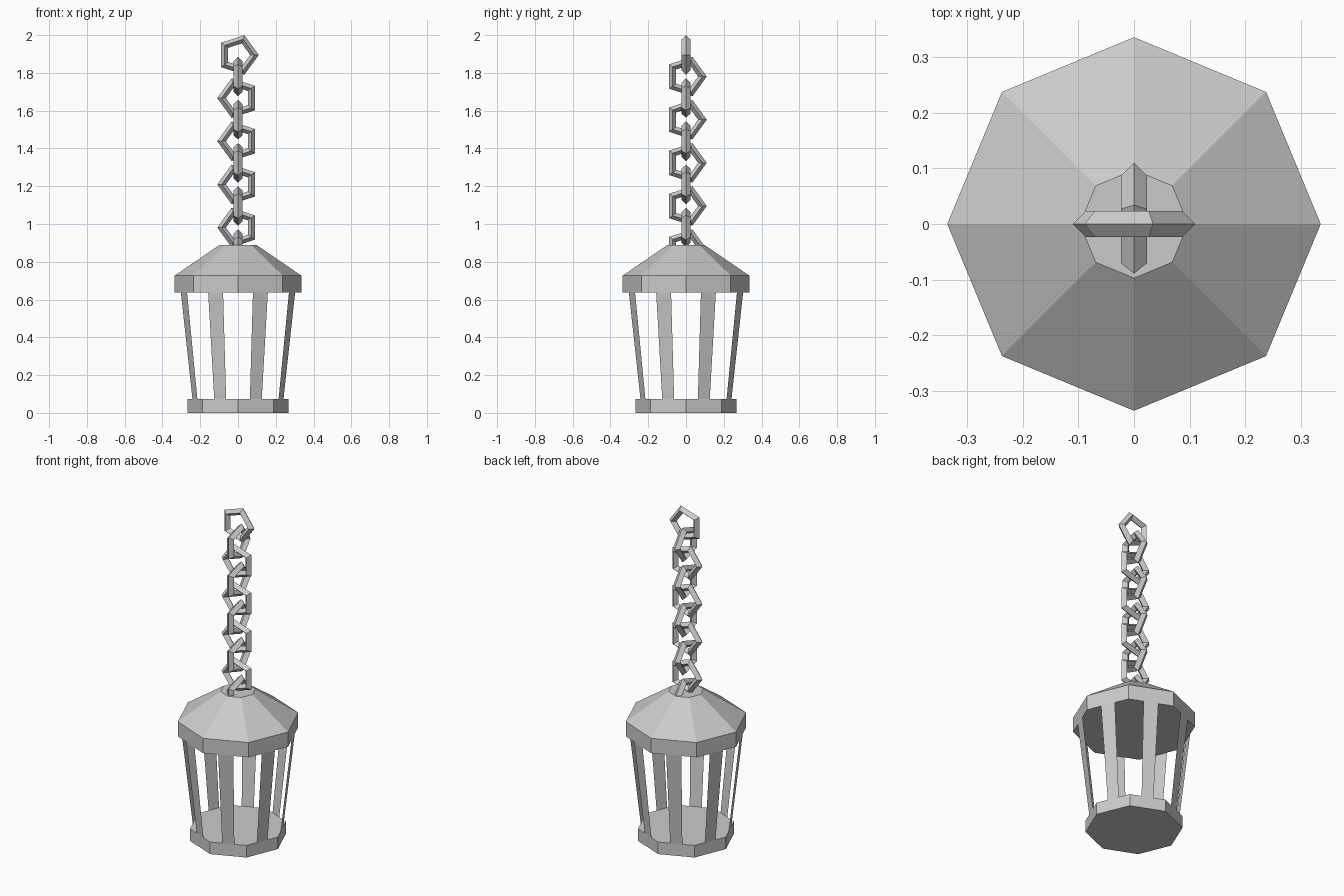
import bpy
import bmesh
from math import pi, cos, sin
from mathutils import Matrix

if "Cube" in bpy.data.objects:
    bpy.data.objects.remove(bpy.data.objects["Cube"])

SIDES = 8
BASE_R, BASE_TOP = 0.267, 0.073
ROOF_R, ROOF_LOW, ROOF_RIM, ROOF_TOP, CAP_R = 0.335, 0.637, 0.727, 0.89, 0.097
LINK_R, WIRE_R = 0.087, 0.023

metal = bpy.data.materials.new("grey metal")
metal.use_nodes = True
grey = (0.6, 0.6, 0.6, 1)
metal.diffuse_color = grey
metal.node_tree.nodes["Principled BSDF"].inputs["Base Color"].default_value = grey


def finish(name, bm, recalc=True):
    if recalc:
        bmesh.ops.recalc_face_normals(bm, faces=bm.faces)
    mesh = bpy.data.meshes.new(name)
    bm.to_mesh(mesh)
    bm.free()
    mesh.materials.append(metal)
    obj = bpy.data.objects.new(name, mesh)
    bpy.context.collection.objects.link(obj)
    return obj


def bridge(bm, a, b):
    for i in range(len(a)):
        j = (i + 1) % len(a)
        bm.faces.new((a[i], a[j], b[j], b[i]))


def lathe(name, profile):
    """Closed octagonal solid from (radius, height) pairs."""
    bm = bmesh.new()
    rings = [[bm.verts.new((r * cos(k * 2 * pi / SIDES), r * sin(k * 2 * pi / SIDES), z))
              for k in range(SIDES)] for r, z in profile]
    for low, high in zip(rings, rings[1:]):
        bridge(bm, low, high)
    bm.faces.new(rings[0])
    bm.faces.new(rings[-1])
    return finish(name, bm)


# Base plate and roof
lathe("base", [(BASE_R, 0), (BASE_R, BASE_TOP)])
lathe("roof", [(ROOF_R, ROOF_LOW), (ROOF_R, ROOF_RIM), (CAP_R, ROOF_TOP)])

# Flat tapered bars, each the middle third of one side
bm = bmesh.new()
half = pi / SIDES
for k in range(SIDES):
    turn = Matrix.Rotation((2 * k + 1) * half, 3, "Z")
    corners = []
    for r, z, order in ((BASE_R, BASE_TOP, (-1, 1)), (ROOF_R, ROOF_LOW, (1, -1))):
        for s in order:
            v = bm.verts.new((r * cos(half), s * r * sin(half) / 3, z))
            v.co = turn @ v.co
            corners.append(v)
    bm.faces.new(corners)
finish("bars", bm, recalc=False)


# Chain of five-sided links with diamond section
def chain_link(name, height, spin, flip):
    bm = bmesh.new()
    rings = []
    for k in range(5):
        a = k * 2 * pi / 5
        ring = []
        for m in range(4):
            r = LINK_R + WIRE_R * cos(m * pi / 2)
            ring.append(bm.verts.new((flip * r * cos(a), WIRE_R * sin(m * pi / 2), r * sin(a))))
        rings.append(ring)
    for k in range(5):
        bridge(bm, rings[k], rings[(k + 1) % 5])
    bmesh.ops.rotate(bm, verts=bm.verts, matrix=Matrix.Rotation(spin, 3, "Z"))
    bmesh.ops.translate(bm, verts=bm.verts, vec=(0, 0, height))
    finish(name, bm)


for i in range(10):
    flip = -1 if i % 2 == 0 and i > 0 else 1
    chain_link(f"chain_link_{i + 1}", 1.895 - 0.1142 * i, (i % 2) * pi / 2, flip)
